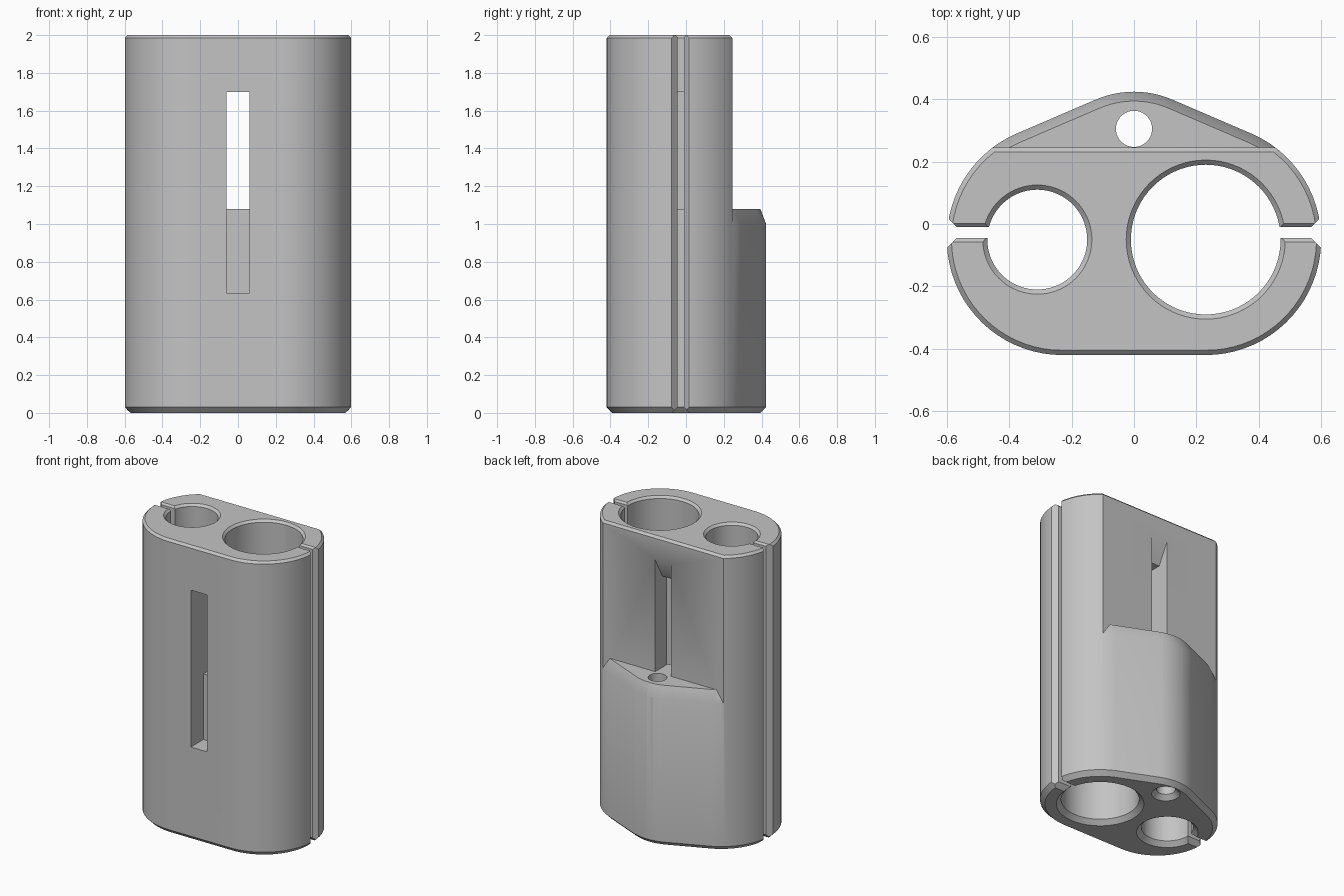
import bpy, bmesh
from math import sin, cos, radians, tau

if "Cube" in bpy.data.objects:
    bpy.data.objects.remove(bpy.data.objects["Cube"])

grey = bpy.data.materials.new("light_grey")
grey.use_nodes = True
colour = (0.55, 0.55, 0.55, 1)
grey.diffuse_color = colour
grey.node_tree.nodes["Principled BSDF"].inputs["Base Color"].default_value = colour

HOLE_Y = -0.05
WALL_Y = 0.245
STEP_Z = 1.08


def loft(name, rings):
    """Closed solid through rings that all have the same number of points."""
    bm = bmesh.new()
    loops = [[bm.verts.new(p) for p in ring] for ring in rings]
    for low, high in zip(loops, loops[1:]):
        for i in range(len(low)):
            j = (i + 1) % len(low)
            bm.faces.new((low[i], low[j], high[j], high[i]))
    bm.faces.new(loops[0])
    bm.faces.new(loops[-1])
    bmesh.ops.recalc_face_normals(bm, faces=bm.faces)
    mesh = bpy.data.meshes.new(name)
    bm.to_mesh(mesh)
    bm.free()
    mesh.materials.append(grey)
    obj = bpy.data.objects.new(name, mesh)
    bpy.context.collection.objects.link(obj)
    return obj


def prism_x(name, outline, x0, x1):
    return loft(name, [[(x, y, z) for y, z in outline] for x in (x0, x1)])


def prism_z(name, outline, z0, z1):
    return loft(name, [[(x, y, z) for x, y in outline] for z in (z0, z1)])


def circle(x, y, r, z, n=72):
    return [(x + r * cos(tau * i / n), y + r * sin(tau * i / n), z) for i in range(n)]


def outline(grow, z):
    """Rounded outline around both tubes and the rear bulge."""
    arcs = [(0.23, HOLE_Y, 0.37, -90, 66, 32),
            (0, 0.112, 0.312, 66, 114, 12),
            (-0.23, HOLE_Y, 0.37, 114, 270, 32)]
    points = []
    for cx, cy, r, a0, a1, n in arcs:
        for i in range(n + 1):
            a = radians(a0 + (a1 - a0) * i / n)
            points.append((cx + (r + grow) * cos(a), cy + (r + grow) * sin(a), z))
    return points


def cut(target, cutter):
    mod = target.modifiers.new("cut", "BOOLEAN")
    mod.operation = "DIFFERENCE"
    mod.solver = "EXACT"
    mod.object = cutter
    bpy.context.view_layer.objects.active = target
    bpy.ops.object.modifier_apply(modifier=mod.name)
    bpy.data.objects.remove(cutter)


# Main block with bevelled top and bottom rims
body = loft("twin_tube_holder", [outline(-0.03, 0), outline(0, 0.03),
                                 outline(0, 1.985), outline(-0.015, 2)])

# Flat rear recess that leaves the bevelled lower step
recess = prism_x("rear_recess", [(WALL_Y, 0.95), (1, 0.95), (1, 2.5), (WALL_Y, 2.5)], -1, 1)
cut(recess, loft("step_slope", [outline(0.0375, 0.9), outline(-0.03, STEP_Z)]))
cut(body, recess)
cut(body, prism_x("rear_rim_bevel", [(0.2, 2.03), (0.26, 1.97), (0.26, 2.03)], -1, 1))

# Two large tube holes, bevelled at both ends
for x, r in ((-0.31, 0.16), (0.23, 0.24)):
    cut(body, loft("tube_hole", [circle(x, HOLE_Y, r + 0.05, -0.02), circle(x, HOLE_Y, r, 0.03),
                                 circle(x, HOLE_Y, r, 1.985),
                                 circle(x, HOLE_Y, r + 0.035, 2.02)]))

# Small rod hole through the step
cut(body, loft("rod_hole", [circle(0, 0.305, 0.108, -0.02, 40), circle(0, 0.305, 0.058, 0.03, 40),
                            circle(0, 0.305, 0.058, 1.2, 40)]))

# Side slits with flared outer, top and bottom edges
F, B = -0.045, -0.01
for s in (-1, 1):
    cut(body, prism_z("side_slit", [(s * 0.3, F), (s * 0.568, F), (s * 0.63, F - 0.062),
                                    (s * 0.63, B + 0.062), (s * 0.568, B), (s * 0.3, B)],
                      -0.1, 2.1))
    cut(body, prism_x("slit_top", [(F, 1.988), (B, 1.988), (B + 0.032, 2.02),
                                   (F - 0.032, 2.02)], s * 0.3, s * 0.7))
    cut(body, prism_x("slit_bottom", [(F, 0.03), (B, 0.03), (B + 0.05, -0.02),
                                      (F - 0.05, -0.02)], s * 0.3, s * 0.7))

# Stepped slot from front to rear with a sloping rear ceiling
cut(body, prism_x("slot", [(-0.6, 0.635), (-0.285, 0.635), (-0.285, STEP_Z), (0.25, STEP_Z),
                           (0.25, 1.85), (0.17, 1.7), (-0.6, 1.7)], -0.06, 0.06))

# Smooth curved walls, crisp edges
bpy.ops.object.select_all(action="DESELECT")
body.select_set(True)
bpy.context.view_layer.objects.active = body
bpy.ops.object.shade_smooth_by_angle(angle=radians(30))
